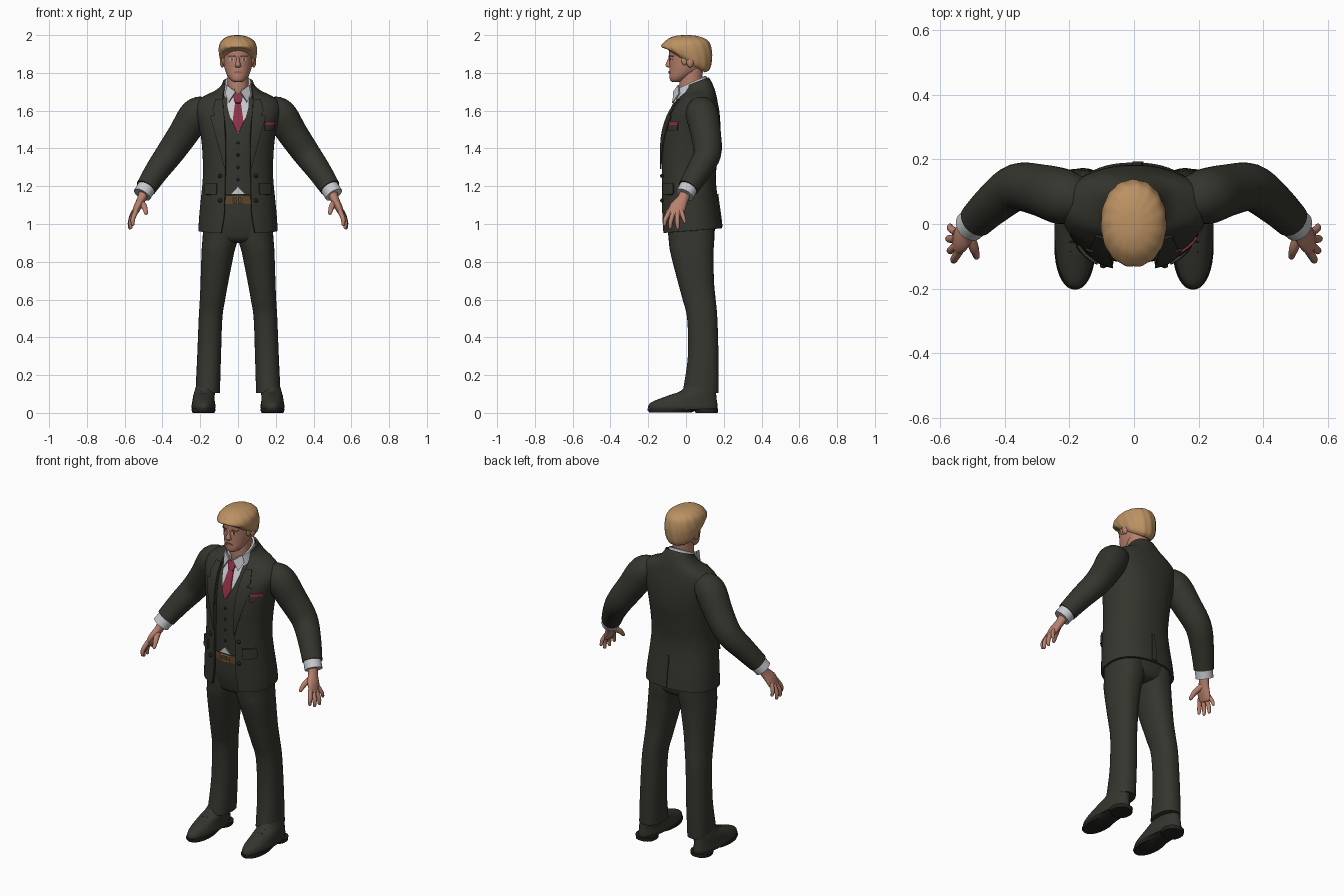
import bpy, bmesh, math
from mathutils import Vector


def material(name, rgb):
    m = bpy.data.materials.new(name)
    m.diffuse_color = (*rgb, 1)
    return m


SUIT = material("dark olive cloth", (.035, .036, .027))
BLACK = material("near black", (.016, .016, .013))
SHIRT = material("shirt white", (.58, .59, .62))
TIE = material("wine red", (.27, .03, .06))
SKIN = material("skin", (.48, .22, .155))
LIP = material("lip", (.33, .12, .09))
HAIR = material("sandy hair", (.50, .285, .125))
BROW = material("brow brown", (.13, .07, .035))
BELT = material("belt leather", (.12, .06, .025))
METAL = material("buckle brass", (.42, .27, .12))


def add(name, verts, faces, mat, thick=0, offset=-1):
    bm = bmesh.new()
    vs = [bm.verts.new(v) for v in verts]
    for f in faces:
        bm.faces.new([vs[i] for i in f])
    bmesh.ops.recalc_face_normals(bm, faces=bm.faces)
    me = bpy.data.meshes.new(name)
    bm.to_mesh(me)
    bm.free()
    me.materials.append(mat)
    ob = bpy.data.objects.new(name, me)
    bpy.context.collection.objects.link(ob)
    if thick:
        mod = ob.modifiers.new("thickness", 'SOLIDIFY')
        mod.thickness, mod.offset = thick, offset
    return ob


def spline(rows, k):
    """Catmull-Rom through rows of numbers."""
    p = [rows[0]] + list(rows) + [rows[-1]]
    out = []
    for i in range(1, len(p) - 2):
        for j in range(k):
            t = j / k
            out.append(tuple(.5 * (2*b + (c-a)*t + (2*a-5*b+4*c-d)*t*t + (3*b-a-3*c+d)*t**3)
                             for a, b, c, d in zip(*p[i-1:i+3])))
    return out + [tuple(rows[-1])]


def grid_faces(rows, cols, closed):
    n = cols if closed else cols - 1
    return [(r*cols+i, r*cols+(i+1) % cols, (r+1)*cols+(i+1) % cols, (r+1)*cols+i)
            for r in range(rows-1) for i in range(n)]


def loft(name, rings, mat, n=2.3, seg=36, k=4, opened=False, ripple=0):
    """Rings: z, x0, x1, y front, y back, tilt, half width of the front opening."""
    rings = spline([tuple(r) + (0,) * (7-len(r)) for r in rings], k)
    verts, cols = [], seg + 1 if opened else seg
    for z, x0, x1, yf, yb, tilt, w in rings:
        cx, a, cy, d = (x0+x1)/2, abs(x1-x0)/2, (yf+yb)/2, (yb-yf)/2
        t0 = math.asin(min(1, w/a) ** (n/2)) if opened else 0
        for i in range(cols):
            t = t0 + (2*math.pi - 2*t0) * i / seg
            s, c = math.sin(t), -math.cos(t)
            g = 1 + ripple * math.sin(15*t + z*45)
            y = d * g * math.copysign(abs(c) ** (2/n), c)
            verts.append((cx + a*g*math.copysign(abs(s) ** (2/n), s), cy+y, z+tilt*y))
    faces = grid_faces(len(rings), cols, not opened)
    if not opened:
        faces += [range(cols), range(len(verts)-cols, len(verts))]
    return add(name, verts, faces, mat, .012 if opened else 0)


def tube(name, pts, mat, k=4, seg=20, rounded=True, s=1):
    """Points: x, y, z, thickness radius, width radius."""
    pts = [(s*p[0],) + tuple(p[1:]) + ((p[3],) if len(p) == 4 else ()) for p in pts]
    rows = spline(pts, k)
    if rounded:
        e, q = rows[-1], rows[-2]
        d = (Vector(e[:3]) - Vector(q[:3])).normalized() * e[3]
        for f, g in ((.5, .87), (.85, .5), (.98, .15)):
            rows.append((*(Vector(e[:3]) + d*f), e[3]*g, e[4]*g))
    verts = []
    for i, r in enumerate(rows):
        t = (Vector(rows[min(i+1, len(rows)-1)][:3]) - Vector(rows[max(i-1, 0)][:3])).normalized()
        u = t.cross(Vector((0, 1, 0))).normalized()
        v = u.cross(t)
        for j in range(seg):
            a = 2*math.pi*j/seg
            verts.append(Vector(r[:3]) + u*r[3]*math.cos(a) + v*r[4]*math.sin(a))
    return add(name, verts, grid_faces(len(rows), seg, True) +
               [range(seg), range(len(verts)-seg, len(verts))], mat)


def patch(name, rings, rows, mat, off=.004, s=1, side=-1, n=2.3, thick=.006):
    """Plate lying on a loft; rows: z, x left, x right."""
    dense = spline([tuple(r[:5]) for r in rings], 8)
    steps = [tuple(a + (b-a)*j/4 for a, b in zip(p, q)) for p, q in zip(rows, rows[1:]) for j in range(4)]
    steps.append(rows[-1])
    verts = []
    for z, xl, xr in steps:
        lo, hi = next(((a, b) for a, b in zip(dense, dense[1:]) if a[0] <= z <= b[0]), dense[-2:])
        f = (z-lo[0]) / (hi[0]-lo[0])
        _, x0, x1, yf, yb = (a + (b-a)*f for a, b in zip(lo, hi))
        for j in range(7):
            x = xl + (xr-xl)*j/6
            h = max(0, 1 - abs(2*x/(x1-x0)) ** n) ** (1/n)
            verts.append((s*x, (yf+yb)/2 + side*((yb-yf)/2*h + off), z))
    return add(name, verts, grid_faces(len(steps), 7, False), mat, thick, 0)


def blob(name, c, r, mat):
    loft(name, [(c[2]+r[2]*h, c[0]-r[0]*g, c[0]+r[0]*g, c[1]-r[1]*g, c[1]+r[1]*g)
                for h, g in ((-1, .05), (-.87, .5), (-.5, .87), (0, 1), (.5, .87), (.87, .5), (1, .05))],
         mat, n=2, seg=16, k=1)


def sym(rows):
    return [(r[0], -r[1], r[1]) + tuple(r[2:]) for r in rows]


# Jacket, open at the front
jacket = sym([(.965, .21, -.13, .19, .08, .09), (1.05, .205, -.132, .18, .03, .074),
              (1.15, .195, -.134, .166, 0, .07), (1.25, .186, -.134, .158, 0, .068),
              (1.35, .187, -.134, .168, 0, .066), (1.45, .195, -.132, .181, 0, .066),
              (1.53, .21, -.115, .182, 0, .07), (1.6, .225, -.085, .176, 0, .078),
              (1.65, .215, -.05, .167, 0, .08), (1.68, .175, -.035, .16, .05, .08),
              (1.705, .12, -.022, .15, .15, .078), (1.73, .09, -.018, .136, .28, .074),
              (1.752, .08, -.012, .12, .38, .066)])
loft("jacket", jacket, SUIT, seg=56, opened=True)
patch("jacket_back_vent", jacket, [(.985, -.004, .03), (1.16, -.004, .012)], SUIT, .003, side=1)
patch("breast_pocket", jacket, [(1.495, .14, .188), (1.525, .142, .192)], SUIT, .006)
patch("pocket_square", jacket, [(1.524, .143, .191), (1.542, .146, .194)], TIE, .005)

# Waistcoat, shirt front and tie
vest = sym([(1.155, .165, -.12, .14), (1.25, .16, -.121, .135), (1.35, .16, -.121, .145),
            (1.45, .165, -.117, .155), (1.53, .165, -.101, .155), (1.6, .155, -.074, .15),
            (1.65, .125, -.048, .14), (1.69, .075, -.033, .12)])
loft("waistcoat", vest, SUIT)
patch("shirt_front", vest, [(1.485, -.002, .002), (1.56, -.04, .04), (1.62, -.056, .056),
                            (1.688, -.06, .06)], SHIRT, .004)
patch("shirt_hem", vest, [(1.16, -.035, .035), (1.195, -.001, .001)], SHIRT, .002)
patch("tie", vest, [(1.49, -.008, .008), (1.54, -.029, .029), (1.645, -.015, .015)], TIE, .011)
patch("tie_knot", vest, [(1.64, -.014, .014), (1.66, -.022, .022), (1.69, -.024, .024)], TIE, .018, thick=.01)
for i, z in enumerate((1.43, 1.365, 1.30, 1.235)):
    blob("waistcoat_button_%d" % i, (0, -.123, z), (.008, .005, .008), BLACK)

# Shirt collar and neck
loft("shirt_collar", sym([(1.685, .08, -.055, .12, .25, .02), (1.72, .073, -.053, .115, .38, .02),
                          (1.75, .068, -.05, .107, .45, .022)]), SHIRT, opened=True)
loft("neck", sym([(1.66, .06, -.03, .09), (1.73, .056, -.036, .085), (1.82, .058, -.03, .09)]), SKIN, n=2)

# Belt with buckle, hips
loft("belt", sym([(1.105, .178, -.114, .148), (1.15, .174, -.114, .142)]), BELT, k=1)
for z in (1.11, 1.145):
    tube("buckle_bar", [(-.027, -.12, z, .005), (.022, -.12, z, .005)], METAL, 1, 8)
for x in (-.027, -.003, .022):
    tube("buckle_side", [(x, -.12, 1.108, .005), (x, -.12, 1.147, .005)], METAL, 1, 8)
loft("trouser_hips", sym([(.9, .10, -.04, .09), (.915, .16, -.08, .13), (.95, .185, -.095, .15),
                          (1.03, .185, -.108, .155), (1.15, .171, -.108, .14)]), SUIT)

# Head
head = sym([(1.752, .016, -.07, -.03), (1.758, .034, -.083, -.01), (1.78, .053, -.088, .03),
            (1.81, .067, -.088, .075), (1.85, .077, -.088, .105), (1.89, .081, -.089, .115),
            (1.93, .08, -.088, .112), (1.965, .06, -.065, .09), (1.985, .02, -.02, .04)])
loft("head", head, SKIN, n=2)
loft("nose", sym([(1.828, .006, -.095, -.07), (1.834, .016, -.104, -.07), (1.845, .014, -.108, -.07),
                  (1.865, .009, -.099, -.07), (1.892, .007, -.088, -.07)]), SKIN, n=2, seg=16)
patch("mouth", head, [(1.796, -.012, .012), (1.802, -.025, .025), (1.809, -.012, .012)], LIP, .002, n=2)

# Hair cap with swept strands
loft("hair", [(1.858, -.081, .081, -.084, .10, -.6), (1.872, -.092, .092, -.106, .122, -.5),
              (1.892, -.099, .098, -.124, .134, -.32), (1.925, -.102, .10, -.132, .137, -.13),
              (1.96, -.094, .092, -.118, .124, 0), (1.984, -.072, .066, -.088, .095, 0),
              (1.997, -.038, .03, -.048, .05, 0), (2.0, -.006, .004, -.006, .01, 0)],
     HAIR, n=2.1, seg=90, k=6, ripple=.011)

trouser = [(.105, .095, .225, -.017, .172), (.13, .095, .224, -.014, .173), (.3, .09, .216, .01, .172),
           (.5, .083, .208, .006, .166), (.6, .068, .202, -.018, .157), (.7, .05, .198, -.045, .148),
           (.85, .02, .193, -.083, .146), (.92, .001, .188, -.092, .15), (1.0, .001, .182, -.1, .15)]
shoe = [(.018, .122, .243, -.198, .165), (.035, .119, .246, -.2, .167), (.055, .122, .243, -.185, .165),
        (.075, .124, .24, -.14, .162), (.095, .123, .236, -.085, .16), (.115, .122, .23, -.03, .158),
        (.15, .12, .22, .0, .15)]
arm = [(.165, .075, 1.605, .07), (.222, .085, 1.58, .086), (.29, .105, 1.477, .08), (.363, .113, 1.372, .073),
       (.43, .066, 1.28, .064), (.487, .012, 1.192, .055)]
palm = [(.495, .002, 1.175, .028, .031), (.512, -.018, 1.13, .023, .031), (.532, -.043, 1.09, .021, .043),
        (.549, -.056, 1.052, .014, .042)]
fingers = {
    "index": [(.54, -.084, 1.07, .013), (.556, -.108, 1.027, .012), (.557, -.113, .998, .009)],
    "middle": [(.547, -.066, 1.06, .013), (.567, -.081, 1.015, .012), (.568, -.083, .982, .009)],
    "ring": [(.551, -.046, 1.06, .013), (.571, -.046, 1.012, .012), (.572, -.044, .98, .009)],
    "little": [(.55, -.026, 1.07, .012), (.567, -.014, 1.035, .011), (.569, -.006, 1.01, .008)],
    "thumb": [(.512, -.03, 1.115, .018), (.495, -.074, 1.088, .015), (.487, -.1, 1.058, .01)]}


def flip(rows, s):
    return [(r[0], *sorted((s*r[1], s*r[2])), *r[3:]) for r in rows]


# Everything that comes in pairs
for s, tag in ((1, "left_"), (-1, "right_")):
    loft(tag + "trouser_leg", flip(trouser, s), SUIT)
    loft(tag + "shoe", flip(shoe, s), SUIT, n=2.1)
    loft(tag + "shoe_heel", flip([(0, .124, .241, .05, .168), (.022, .122, .243, .045, .17)], s), BLACK, k=1)
    loft(tag + "shoe_sole", flip([(.003, .124, .241, -.195, .03), (.014, .119, .246, -.203, .06),
                                  (.024, .119, .246, -.203, .12)], s), BLACK, n=2.1, k=1)
    for i in range(3):
        tube(tag + "shoelace_%d" % i, [(.163, -.085+.03*i, .09+.011*i, .004), (.197, -.085+.03*i, .09+.011*i, .004)],
             BLACK, 1, 6, s=s)
    tube(tag + "sleeve", arm, SUIT, 5, 28, False, s)
    tube(tag + "shirt_cuff", [(.475, .022, 1.208, .049), (.508, -.007, 1.155, .049)], SHIRT, 2, 24, False, s)
    tube(tag + "palm", palm, SKIN, s=s)
    for f, pts in fingers.items():
        tube(tag + f + "_finger", pts, SKIN, 4, 12, s=s)
    patch(tag + "lapel", jacket, [(1.29, .066, .069), (1.42, .065, .105), (1.57, .073, .148),
                                  (1.578, .074, .122), (1.60, .077, .135), (1.66, .08, .118)], SUIT, .006, s)
    patch(tag + "pocket_flap", jacket, [(1.155, .118, .172), (1.165, .112, .176), (1.215, .112, .172)],
          SUIT, .008, s, thick=.009)
    for i, z in enumerate((1.255, 1.125)):
        blob(tag + "jacket_button_%d" % i, (s*.095, -.128, z), (.011, .009, .011), BLACK)
    # Pointed collar wings
    add(tag + "collar_wing", [(s*x, y, z) for x, y, z in ((.012, -.066, 1.70), (.058, -.04, 1.735),
        (.066, -.035, 1.69), (.048, -.068, 1.645))], [(0, 1, 2, 3)], SHIRT, .007, 0)
    # Face details
    patch(tag + "eye_white", head, [(1.866, .022, .042), (1.871, .016, .046), (1.876, .022, .042)],
          SHIRT, .001, s, n=2, thick=.003)
    patch(tag + "iris", head, [(1.866, .026, .037), (1.877, .026, .037)], BROW, .002, s, n=2, thick=.004)
    patch(tag + "eyebrow", head, [(1.885, .014, .05), (1.892, .018, .053)], BROW, .002, s, n=2)
    blob(tag + "ear", (s*.083, .022, 1.858), (.013, .02, .03), SKIN)
    blob(tag + "sideburn", (s*.076, -.008, 1.872), (.011, .017, .032), HAIR)

# Apply thickness and shade smooth with sharp edges kept
for ob in bpy.data.objects:
    ob.select_set(True)
    bpy.context.view_layer.objects.active = ob
bpy.ops.object.convert(target='MESH')
bpy.ops.object.shade_smooth_by_angle(angle=math.radians(42))
